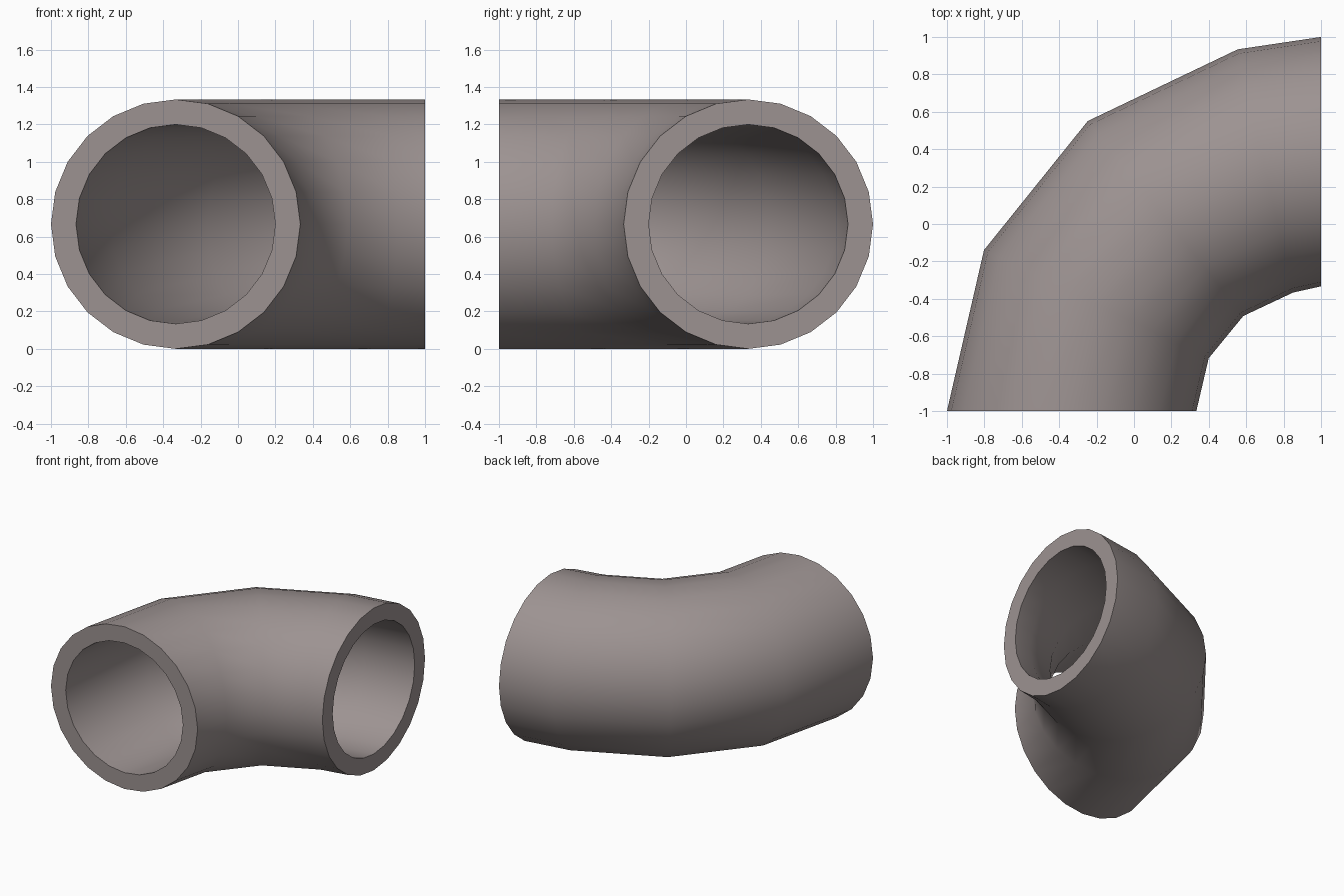
import bpy, bmesh
from math import sin, cos, pi, radians

if "Cube" in bpy.data.objects:
    bpy.data.objects.remove(bpy.data.objects["Cube"])

SIDES = 24
BEND_R, OUTER_R, INNER_R = 4 / 3, 2 / 3, 0.533
CENTRE_X, CENTRE_Y = 1.0, -1.0
# Bend stations (angle, y shift): three equal steps, then a short half step
STATIONS = [(180, 0), (180 - 180 / 7, -0.007), (180 - 360 / 7, -0.013),
            (180 - 540 / 7, -0.016), (90, 0)]

bm = bmesh.new()


def ring(station, radius):
    """Circle of vertices around the bend's centreline."""
    angle, shift = station
    a = radians(angle)
    verts = []
    for i in range(SIDES):
        t = 2 * pi * i / SIDES
        d = BEND_R + radius * cos(t)
        verts.append(bm.verts.new((CENTRE_X + d * cos(a), CENTRE_Y + shift + d * sin(a),
                                   OUTER_R + radius * sin(t))))
    return verts


def bridge(r0, r1):
    for i in range(SIDES):
        j = (i + 1) % SIDES
        bm.faces.new((r0[i], r0[j], r1[j], r1[i]))


# Outer and inner walls
outer = [ring(s, OUTER_R) for s in STATIONS]
inner = [ring(s, INNER_R) for s in STATIONS]
for wall in (outer, inner):
    for r0, r1 in zip(wall, wall[1:]):
        bridge(r0, r1)

# Flat rims at both openings
bridge(outer[0], inner[0])
bridge(outer[-1], inner[-1])
bmesh.ops.recalc_face_normals(bm, faces=bm.faces)

mesh = bpy.data.meshes.new("pipe_elbow")
bm.to_mesh(mesh)
bm.free()
elbow = bpy.data.objects.new("pipe_elbow", mesh)
bpy.context.collection.objects.link(elbow)

# Dark warm grey metal
metal = bpy.data.materials.new("warm_grey")
metal.diffuse_color = (0.335, 0.29, 0.285, 1)
metal.use_nodes = True
metal.node_tree.nodes["Principled BSDF"].inputs["Base Color"].default_value = metal.diffuse_color
mesh.materials.append(metal)

# Smooth walls, crisp rims
bpy.context.view_layer.objects.active = elbow
elbow.select_set(True)
bpy.ops.object.shade_smooth_by_angle(angle=radians(40))
